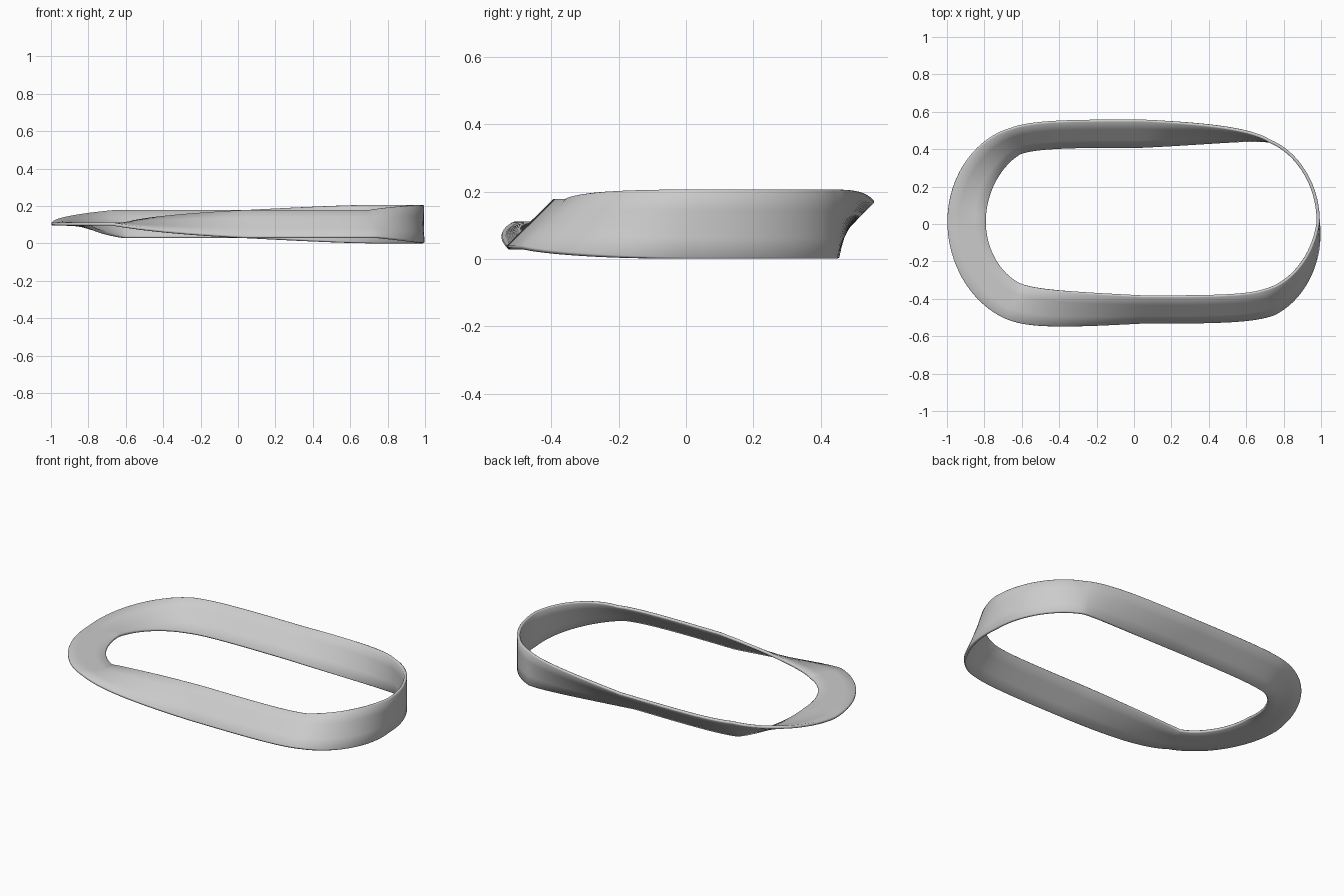
import bpy, bmesh, math
from mathutils import Vector
from mathutils.geometry import interpolate_bezier

if "Cube" in bpy.data.objects:
    bpy.data.objects.remove(bpy.data.objects["Cube"])

STEPS = 20                    # samples per path segment
W, T = 0.1025, 0.0085         # half width, half thickness of the band
OFF = Vector((0.045, 0.013, 0.103))

# rounded-rectangle path: one quadrant (end corner, then straight), mirrored below
corner = [(-.94, 0), (-.94, -.205), (-.82, -.375), (-.68, -.43)]
side = [(-.68, -.43), (-.575, -.47), (-.35, -.47), (0, -.47)]


def mirrored(seg, sx, sy, rev):
    pts = [Vector((x * sx, y * sy, 0)) for x, y in seg]
    return pts[::-1] if rev else pts


segments = [mirrored(s, sx, sy, rev) for s, sx, sy, rev in (
    (corner, 1, 1, 0), (side, 1, 1, 0), (side, -1, 1, 1), (corner, -1, 1, 1),
    (corner, -1, -1, 0), (side, -1, -1, 0), (side, 1, -1, 1), (corner, 1, -1, 1))]
# twist (degrees) at the end of each segment: half a turn in total
twist = [0, 0, -45, -45, -90, -90, -135, -135, -180]

path, angles = [], []
for i, (a, b, c, d) in enumerate(segments):
    path += interpolate_bezier(a, b, c, d, STEPS + 1)[:-1]
    angles += [math.radians(twist[i] + (twist[i + 1] - twist[i]) * k / STEPS)
               for k in range(STEPS)]

# thin band section with softened edges, symmetric under a half turn
half = [(W, -T * .5), (W, T * .5), (W - T * .5, T), (W * .4, T), (-W * .4, T), (-W + T * .5, T)]
section = half + [(-u, -v) for u, v in half]
n, m = len(path), len(section)

# twisted one-sided band
bm = bmesh.new()
rings = []
for i, p in enumerate(path):
    t = (path[(i + 1) % n] - path[i - 1]).normalized()
    out = Vector((t.y, -t.x, 0))
    up = Vector((0, 0, 1))
    ca, sa = math.cos(angles[i]), math.sin(angles[i])
    across, thick = out * ca + up * sa, up * ca - out * sa
    rings.append([bm.verts.new(p + OFF + across * u + thick * v) for u, v in section])

for i in range(n):
    shift = m // 2 if i == n - 1 else 0      # half-turn join
    a, b = rings[i], rings[(i + 1) % n]
    for j in range(m):
        k = (j + 1) % m
        bm.faces.new((a[j], a[k], b[(k + shift) % m], b[(j + shift) % m]))
bmesh.ops.recalc_face_normals(bm, faces=bm.faces)
mesh = bpy.data.meshes.new("twisted_band")
bm.to_mesh(mesh)
bm.free()
band = bpy.data.objects.new("twisted_band", mesh)
bpy.context.collection.objects.link(band)
bpy.context.view_layer.objects.active = band
band.select_set(True)
bpy.ops.object.shade_smooth_by_angle(angle=math.radians(50))
